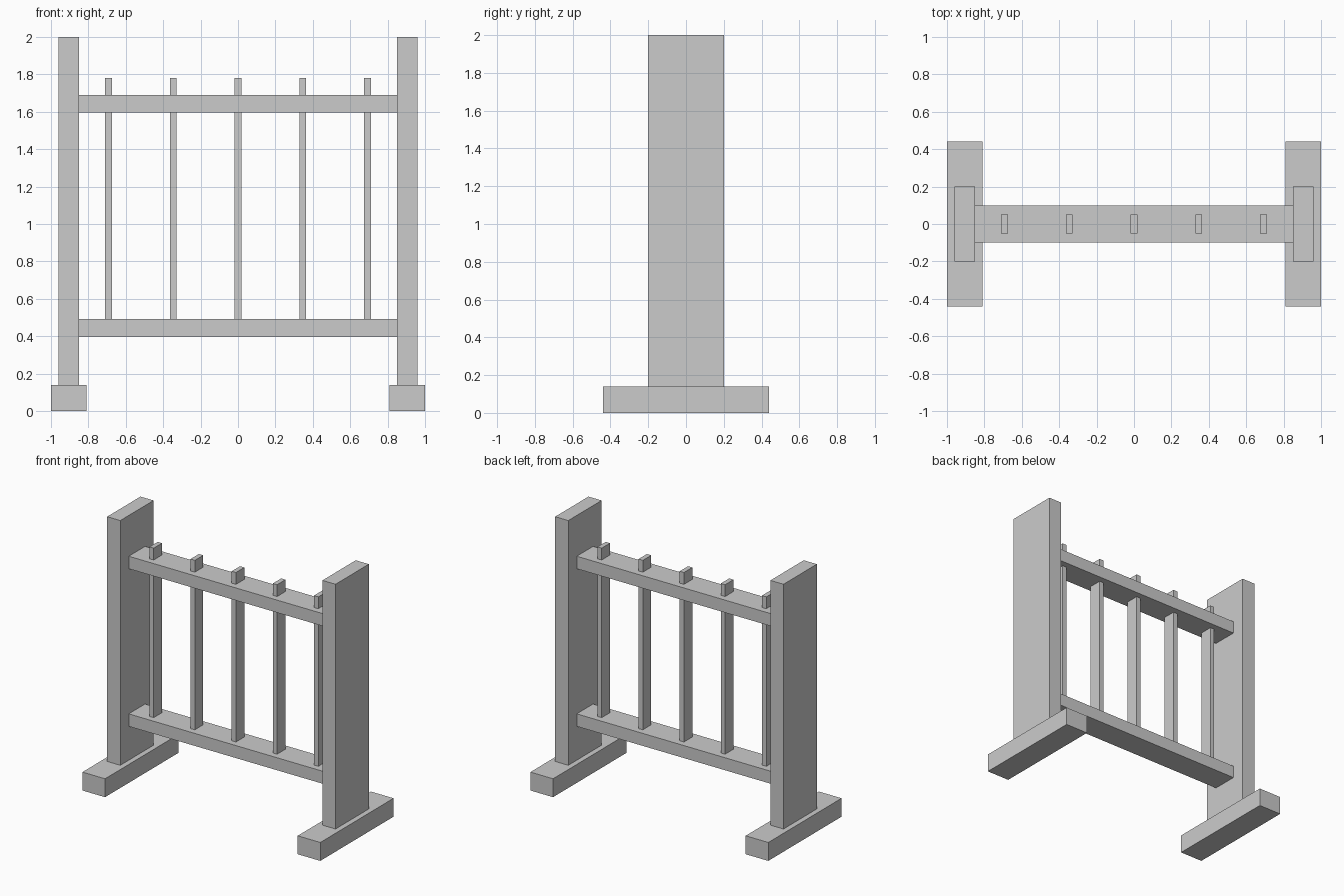
import bpy

if "Cube" in bpy.data.objects:
    bpy.data.objects.remove(bpy.data.objects["Cube"])


def box(name, x, y, z):
    """Box from (min, max) ranges on each axis."""
    ranges = (x, y, z)
    bpy.ops.mesh.primitive_cube_add(size=1, location=[(a + b) / 2 for a, b in ranges])
    obj = bpy.context.object
    obj.name = name
    obj.scale = [b - a for a, b in ranges]
    bpy.ops.object.transform_apply(location=False, rotation=False, scale=True)
    return obj


# Side posts standing on long feet
for side, s in (("left", -1), ("right", 1)):
    box(f"{side}_foot", sorted((s * 0.81, s * 1.0)), (-0.44, 0.44), (0, 0.14))
    box(f"{side}_post", sorted((s * 0.85, s * 0.96)), (-0.2, 0.2), (0.14, 2.0))

# Horizontal rails between the posts
box("lower_rail", (-0.85, 0.85), (-0.098, 0.098), (0.397, 0.492))
box("upper_rail", (-0.85, 0.85), (-0.098, 0.098), (1.595, 1.69))

# Upright slats passing through the upper rail
for i in range(5):
    cx = (i - 2) * 0.346
    box(f"slat_{i + 1}", (cx - 0.018, cx + 0.018), (-0.05, 0.05), (0.45, 1.78))
